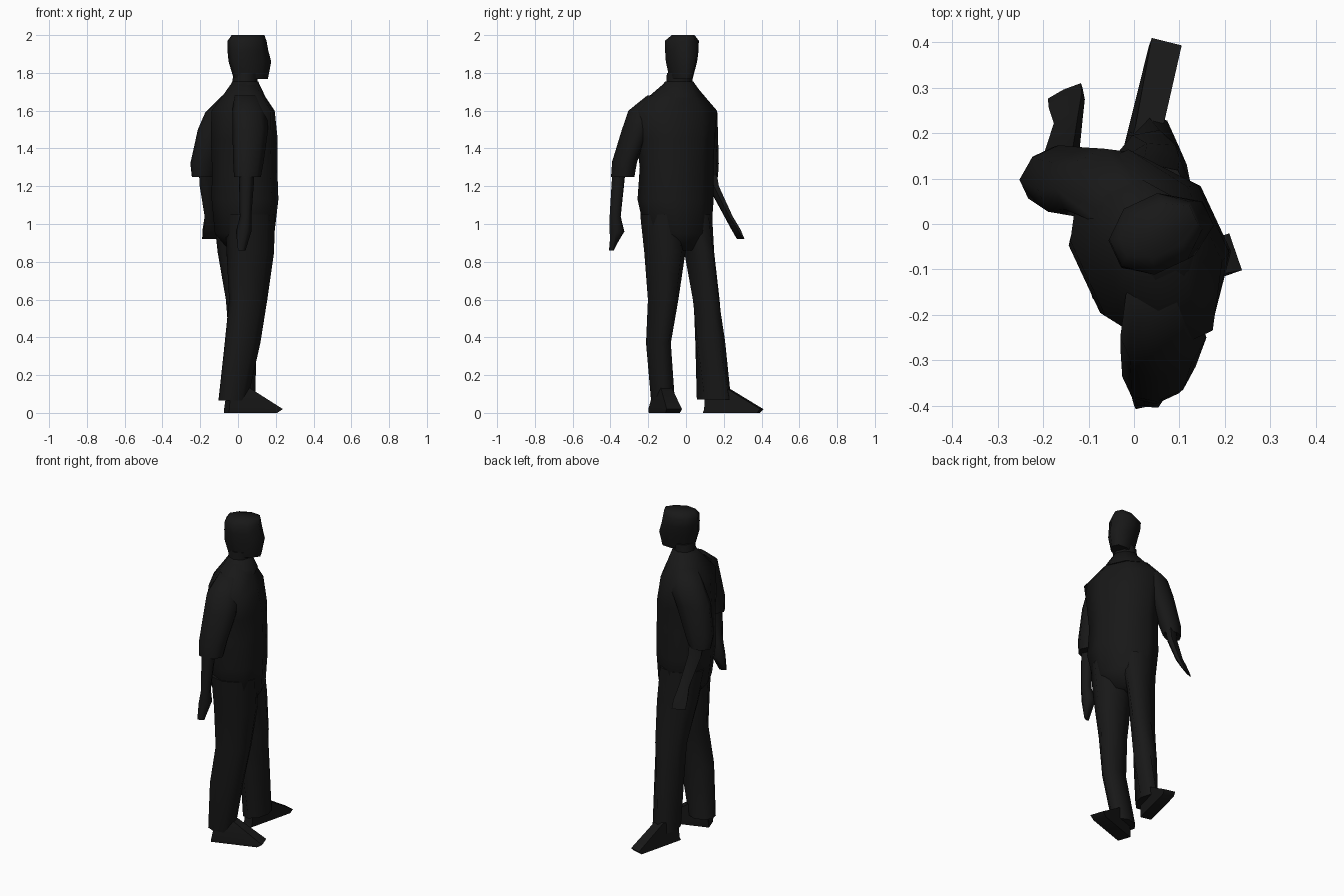
import bpy, bmesh
from math import sin, cos, pi, radians

dark = bpy.data.materials.new("dark")
dark.diffuse_color = (0.009, 0.009, 0.009, 1)
YAW = 25  # the figure is turned between +x and +y


def loft(name, rings, sides=8):
    """Rings are (x, y, z, half depth, half width[, yaw]) joined into a closed skin."""
    bm = bmesh.new()
    grow = 1 / cos(pi / sides)
    loops = []
    for x, y, z, f, l, *yaw in rings:
        a = radians(yaw[0] if yaw else YAW)
        loop = []
        for i in range(sides):
            t = 2 * pi * (i + 0.5) / sides
            u, v = f * grow * cos(t), l * grow * sin(t)
            loop.append(bm.verts.new((x + u * cos(a) - v * sin(a),
                                      y + u * sin(a) + v * cos(a), z)))
        loops.append(loop)
    for p, q in zip(loops, loops[1:]):
        for i in range(sides):
            j = (i + 1) % sides
            bm.faces.new((p[i], p[j], q[j], q[i]))
    bm.faces.new(loops[0])
    bm.faces.new(loops[-1])
    bmesh.ops.recalc_face_normals(bm, faces=bm.faces)
    return finish(name, bm)


def finish(name, bm):
    me = bpy.data.meshes.new(name)
    bm.to_mesh(me)
    bm.free()
    ob = bpy.data.objects.new(name, me)
    bpy.context.collection.objects.link(ob)
    me.materials.append(dark)
    bpy.ops.object.select_all(action='DESELECT')
    ob.select_set(True)
    bpy.context.view_layer.objects.active = ob
    bpy.ops.object.shade_smooth_by_angle(angle=radians(65))
    return ob


# Head and neck
loft("head", [
    (0.068, -0.026, 1.768, 0.09, 0.05), (0.063, -0.024, 1.86, 0.111, 0.07),
    (0.052, -0.022, 1.92, 0.104, 0.078), (0.048, -0.022, 1.97, 0.098, 0.08),
    (0.053, -0.015, 2.0, 0.086, 0.05)])
loft("neck", [
    (0.035, -0.036, 1.66, 0.07, 0.075), (0.035, -0.036, 1.74, 0.06, 0.065),
    (0.042, -0.034, 1.80, 0.062, 0.062)])

# Shirt collar
loft("collar", [
    (0.038, -0.037, 1.67, 0.095, 0.13), (0.038, -0.036, 1.755, 0.062, 0.07)])

# Torso down to the hips
loft("torso", [
    (0.038, -0.03, 0.86, 0.08, 0.06), (0.035, -0.042, 0.95, 0.142, 0.165),
    (0.037, -0.055, 1.13, 0.158, 0.192), (0.035, -0.05, 1.30, 0.155, 0.185),
    (0.033, -0.055, 1.45, 0.157, 0.198), (0.027, -0.06, 1.60, 0.142, 0.22),
    (0.03, -0.048, 1.68, 0.095, 0.14), (0.033, -0.037, 1.745, 0.06, 0.075)])

# Trouser legs
loft("right_leg", [
    (0.065, -0.13, 1.05, 0.125, 0.10), (0.065, -0.112, 0.85, 0.12, 0.097),
    (0.054, -0.121, 0.60, 0.098, 0.07), (0.024, -0.146, 0.37, 0.092, 0.056, 20),
    (-0.027, -0.122, 0.065, 0.073, 0.057, 15)])
loft("left_leg", [
    (0.0, 0.03, 1.05, 0.125, 0.095), (0.008, 0.07, 0.85, 0.115, 0.065),
    (0.026, 0.107, 0.60, 0.09, 0.06, 30), (0.026, 0.128, 0.38, 0.08, 0.066, 50),
    (0.03, 0.148, 0.07, 0.088, 0.054, 76)])

# Shoes with square toes
loft("right_shoe", [
    (0.067, -0.115, 0.01, 0.14, 0.043, 19), (0.067, -0.115, 0.0, 0.135, 0.04, 19),
    (0.082, -0.11, 0.02, 0.15, 0.043, 19), (0.0, -0.122, 0.135, 0.05, 0.03, 19)][1:], 4)
loft("left_shoe", [
    (0.03, 0.24, 0.0, 0.147, 0.034, 76), (0.035, 0.253, 0.02, 0.153, 0.034, 76),
    (0.02, 0.16, 0.135, 0.055, 0.03, 76)], 4)

# Sleeves
loft("right_sleeve", [
    (0.05, -0.335, 1.25, 0.068, 0.055), (0.055, -0.325, 1.33, 0.078, 0.058),
    (0.065, -0.265, 1.50, 0.092, 0.064), (0.06, -0.235, 1.60, 0.088, 0.06),
    (0.045, -0.15, 1.68, 0.06, 0.05)])
loft("left_sleeve", [
    (-0.182, 0.118, 1.25, 0.06, 0.045), (-0.172, 0.11, 1.32, 0.078, 0.055),
    (-0.115, 0.092, 1.50, 0.095, 0.066), (-0.077, 0.095, 1.59, 0.095, 0.06),
    (-0.02, 0.04, 1.68, 0.06, 0.05)])

# Forearms running into tapered hands
loft("right_forearm", [
    (0.045, -0.355, 1.28, 0.035, 0.033), (0.045, -0.36, 1.22, 0.035, 0.032),
    (0.04, -0.375, 1.04, 0.026, 0.028), (0.03, -0.365, 0.96, 0.035, 0.037),
    (0.02, -0.395, 0.86, 0.02, 0.008)], 6)
loft("left_forearm", [
    (-0.165, 0.125, 1.30, 0.04, 0.03), (-0.162, 0.145, 1.20, 0.038, 0.025),
    (-0.145, 0.225, 1.04, 0.03, 0.018), (-0.148, 0.265, 0.97, 0.04, 0.014),
    (-0.152, 0.29, 0.92, 0.04, 0.006)], 6)
